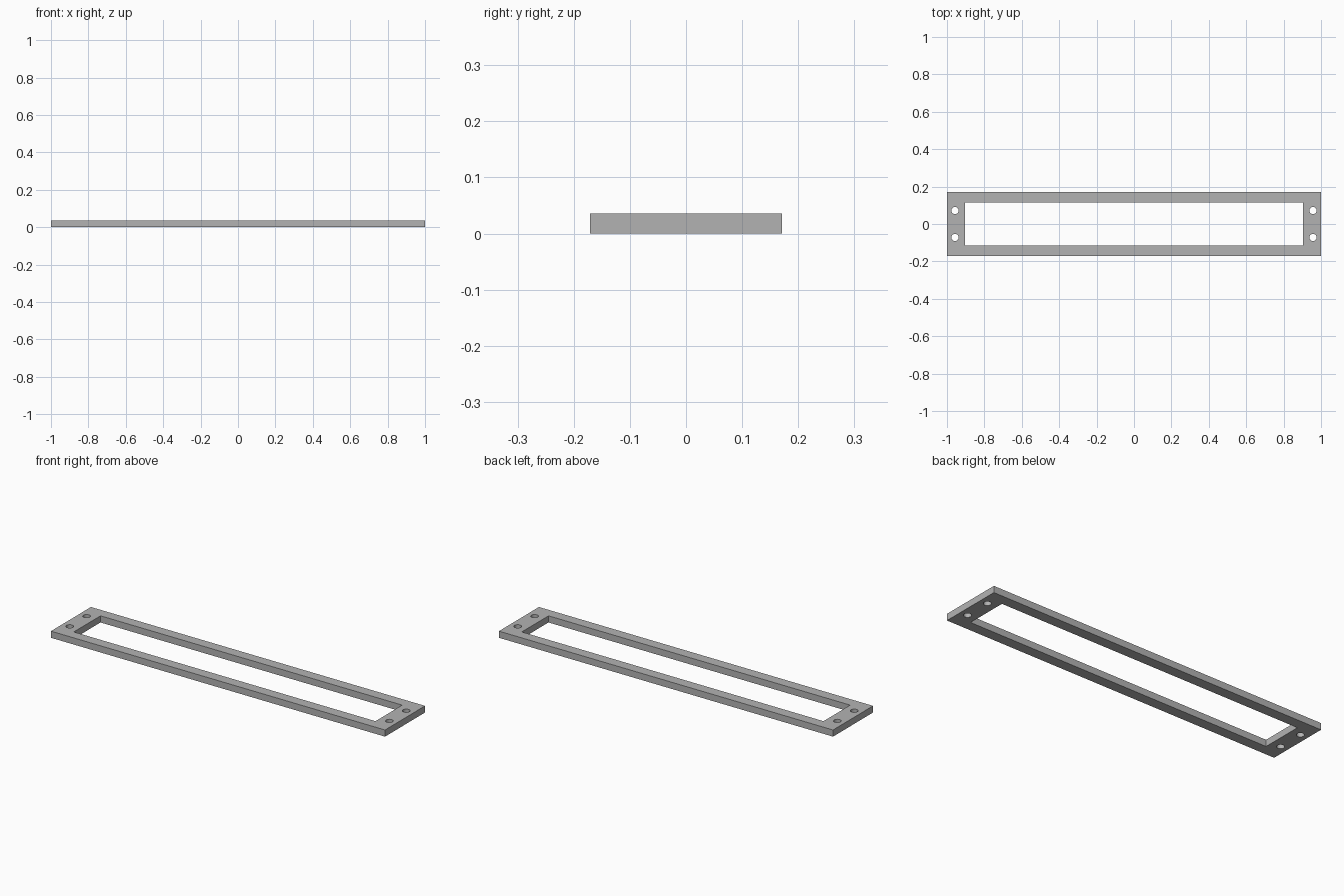
import bpy

cube = bpy.data.objects.get("Cube")
if cube:
    bpy.data.objects.remove(cube, do_unlink=True)

LENGTH, WIDTH, HEIGHT = 2.0, 0.342, 0.036
OPEN_X, OPEN_Y = 1.806, 0.228
HOLE_X, HOLE_Y, HOLE_R = 0.957, 0.072, 0.019

grey = bpy.data.materials.new("plain grey")
grey.use_nodes = True
colour = (0.45, 0.45, 0.45, 1)
grey.diffuse_color = colour
grey.node_tree.nodes["Principled BSDF"].inputs["Base Color"].default_value = colour


def box(name, x, y, z):
    bpy.ops.mesh.primitive_cube_add(size=1, location=(0, 0, HEIGHT / 2))
    ob = bpy.context.object
    ob.name = name
    ob.scale = (x, y, z)
    bpy.ops.object.transform_apply(location=True, rotation=False, scale=True)
    ob.data.materials.append(grey)
    return ob


def cut(target, cutter):
    cutter.hide_render = True
    mod = target.modifiers.new("cut", 'BOOLEAN')
    mod.operation = 'DIFFERENCE'
    mod.solver = 'EXACT'
    mod.object = cutter
    bpy.context.view_layer.objects.active = target
    bpy.ops.object.modifier_apply(modifier=mod.name)
    bpy.data.objects.remove(cutter, do_unlink=True)


# Flat rectangular frame with its long opening
frame = box("mounting_frame", LENGTH, WIDTH, HEIGHT)
cut(frame, box("opening_cutter", OPEN_X, OPEN_Y, HEIGHT * 3))

# Two screw holes through each end bar
for sx in (-1, 1):
    for sy in (-1, 1):
        bpy.ops.mesh.primitive_cylinder_add(
            vertices=32, radius=HOLE_R, depth=HEIGHT * 3,
            location=(sx * HOLE_X, sy * HOLE_Y, HEIGHT / 2))
        hole = bpy.context.object
        hole.data.materials.append(grey)
        cut(frame, hole)

# Smooth hole walls, crisp frame edges
bpy.ops.object.select_all(action='DESELECT')
frame.select_set(True)
bpy.context.view_layer.objects.active = frame
bpy.ops.object.shade_smooth_by_angle(angle=0.52)
